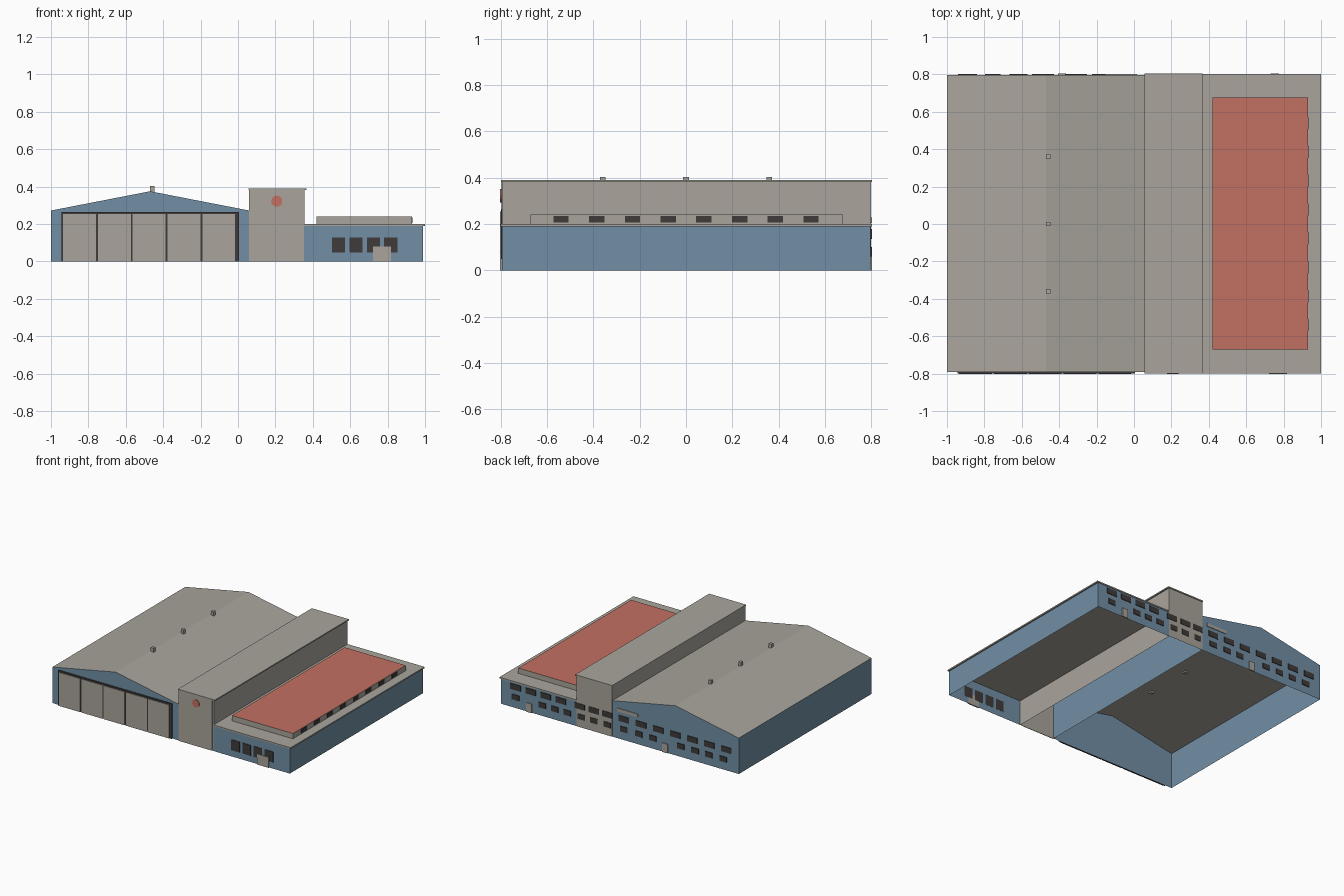
import bpy, bmesh, math
from mathutils import Vector

if "Cube" in bpy.data.objects:
    bpy.data.objects.remove(bpy.data.objects["Cube"])


def material(name, rgb):
    m = bpy.data.materials.new(name)
    m.diffuse_color = (*rgb, 1)
    m.use_nodes = True
    m.node_tree.nodes["Principled BSDF"].inputs["Base Color"].default_value = m.diffuse_color
    return m


BLUE = material("blue wall", (0.165, 0.275, 0.376))
GREY = material("warm grey", (0.40, 0.378, 0.335))
RED = material("faded red", (0.54, 0.160, 0.120))
DARK = material("dark glass", (0.050, 0.044, 0.041))


def finish(name, bm, mats):
    me = bpy.data.meshes.new(name)
    bm.to_mesh(me)
    bm.free()
    for m in mats:
        me.materials.append(m)
    ob = bpy.data.objects.new(name, me)
    bpy.context.collection.objects.link(ob)
    return ob


def prism(name, profile, y0, y1, mats, top_mat=0, open_bottom=False):
    """Extrude an xz profile along y; upward faces get top_mat."""
    bm = bmesh.new()
    f = bm.faces.new([bm.verts.new((x, y0, z)) for x, z in profile])
    ext = bmesh.ops.extrude_face_region(bm, geom=[f])
    bmesh.ops.translate(bm, vec=(0, y1 - y0, 0),
                        verts=[g for g in ext["geom"] if isinstance(g, bmesh.types.BMVert)])
    bmesh.ops.recalc_face_normals(bm, faces=bm.faces[:])
    bm.normal_update()
    for f in bm.faces:
        if f.normal.z > 0.5:
            f.material_index = top_mat
    if open_bottom:
        bmesh.ops.delete(bm, geom=[f for f in bm.faces if f.normal.z < -0.5], context='FACES_ONLY')
    return finish(name, bm, mats)


def box(name, x, y, z, mats, **kw):
    profile = [(x[0], z[0]), (x[1], z[0]), (x[1], z[1]), (x[0], z[1])]
    return prism(name, profile, y[0], y[1], mats, **kw)


# Hangar: hollow gabled shell with grey roof
prism("hangar", [(-1, 0), (0.06, 0), (0.06, 0.272), (-0.47, 0.375), (-1, 0.272)],
      -0.79, 0.797, [BLUE, GREY], top_mat=1, open_bottom=True)

# Sliding hangar doors: dark surround and five grey leaves
box("hangar_door_frame", (-0.945, 0.005), (-0.799, -0.791), (0, 0.265), [DARK])
for i in range(5):
    x = -0.935 + i * 0.186
    box(f"hangar_door_leaf_{i}", (x, x + 0.176), (-0.803, -0.799), (0, 0.253), [GREY])

# Ridge vents
for i, y in enumerate((-0.36, 0, 0.36)):
    box(f"roof_vent_{i}", (-0.47, -0.447), (y - 0.012, y + 0.012), (0.36, 0.402), [GREY])

# Central tall block with roof slab and corner strip
box("tower", (0.058, 0.355), (-0.793, 0.799), (0, 0.382), [GREY], open_bottom=True)
box("tower_roof", (0.055, 0.365), (-0.798, 0.804), (0.381, 0.39), [GREY])
box("tower_front_panel", (0.058, 0.34), (-0.797, -0.793), (0, 0.381), [GREY])

# Round red badge plate on the tower
bm = bmesh.new()
bmesh.ops.create_cone(bm, cap_ends=True, segments=12, radius1=0.03, radius2=0.03, depth=0.006)
for v in bm.verts:
    v.co = Vector((v.co.x + 0.207, v.co.z - 0.799, v.co.y + 0.322))
bmesh.ops.recalc_face_normals(bm, faces=bm.faces[:])
finish("tower_disc", bm, [RED])

# Low side wing and its roof slab
box("wing", (0.353, 0.99), (-0.795, 0.797), (0, 0.192), [BLUE, GREY], top_mat=1, open_bottom=True)
box("wing_roof", (0.355, 1.0), (-0.8, 0.802), (0.19, 0.2), [GREY])

# Raised roof monitor with red top and strip windows on both sides
box("roof_monitor", (0.42, 0.93), (-0.672, 0.677), (0.2, 0.24), [GREY, RED], top_mat=1)
for i in range(8):
    y = -0.54 + i * 0.1543
    box(f"monitor_window_{i}", (0.929, 0.933), (y - 0.033, y + 0.033), (0.206, 0.235), [DARK])

# Wing front windows and door
for i in range(4):
    x = 0.537 + i * 0.0933
    box(f"wing_front_window_{i}", (x - 0.035, x + 0.035), (-0.798, -0.794), (0.048, 0.128), [DARK])
box("wing_front_door", (0.722, 0.818), (-0.803, -0.794), (0, 0.08), [GREY])


# Back windows in two rows, with doors breaking the lower row
def back_plate(name, x, w, z, h, mat, d=0.802):
    box(name, (x - w / 2, x + w / 2), (0.796, d), (z - h / 2, z + h / 2), [mat])


upper = [0.867 - 0.126 * i for i in range(4)] + [0.33, 0.21, 0.1] + \
        [-0.04 - 0.143 * i for i in range(7)]
for i, x in enumerate(upper):
    back_plate(f"back_upper_window_{i}", x, 0.085, 0.157, 0.042, DARK)
lower = [0.867, 0.645, 0.54, 0.435, 0.315, 0.21, 0.1,
         -0.04, -0.165, -0.28, -0.515, -0.635, -0.75, -0.87]
for i, x in enumerate(lower):
    back_plate(f"back_lower_window_{i}", x, 0.06, 0.08, 0.04, DARK)
for i, x in enumerate((0.752, -0.385)):
    back_plate(f"back_door_{i}", x, 0.045, 0.034, 0.068, GREY, 0.804)

# Blank grey plate above the back windows
back_plate("back_plate", -0.07, 0.17, 0.217, 0.024, GREY)
